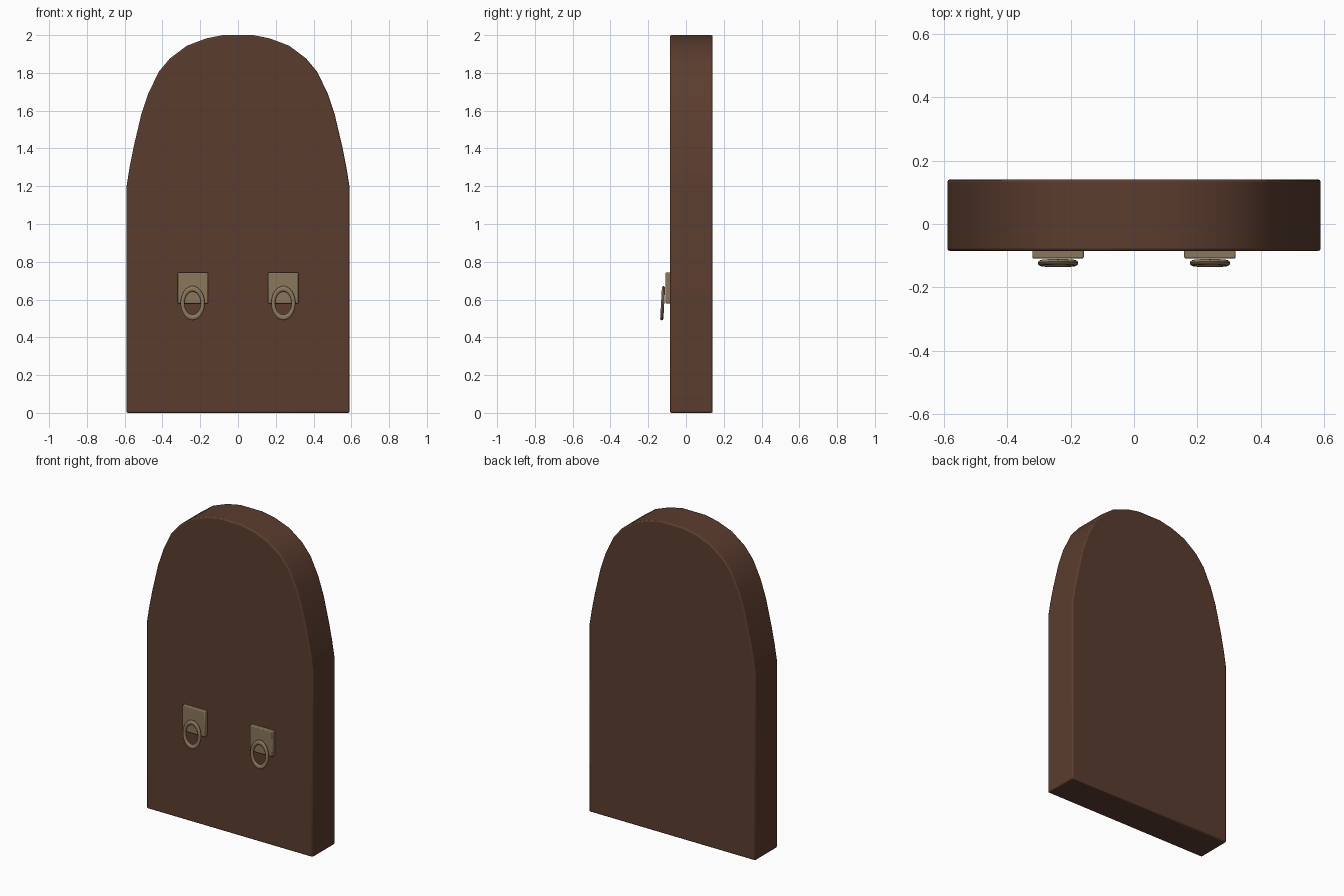
import bpy, bmesh, math
from mathutils import Matrix, Vector

if "Cube" in bpy.data.objects:
    bpy.data.objects.remove(bpy.data.objects["Cube"])


def material(name, rgb):
    m = bpy.data.materials.new(name)
    m.diffuse_color = (*rgb, 1)
    m.use_nodes = True
    m.node_tree.nodes["Principled BSDF"].inputs["Base Color"].default_value = m.diffuse_color
    return m


wood = material("dark brown wood", (0.105, 0.046, 0.028))
brass = material("dull brass", (0.26, 0.18, 0.105))


def finish(name, bm, mat, bevel=0, segments=2):
    bmesh.ops.recalc_face_normals(bm, faces=bm.faces)
    me = bpy.data.meshes.new(name)
    bm.to_mesh(me)
    bm.free()
    me.materials.append(mat)
    ob = bpy.data.objects.new(name, me)
    bpy.context.collection.objects.link(ob)
    if bevel:
        b = ob.modifiers.new("soft edges", 'BEVEL')
        b.width, b.segments = bevel, segments
        b.limit_method, b.angle_limit = 'ANGLE', math.radians(40)
    bpy.ops.object.select_all(action='DESELECT')
    ob.select_set(True)
    bpy.context.view_layer.objects.active = ob
    bpy.ops.object.shade_smooth_by_angle(angle=math.radians(40))
    return ob


# Arched slab: half outline mirrored, then extruded in y
half = [(0.59, 0.0), (0.59, 1.2), (0.574, 1.3), (0.552, 1.41), (0.512, 1.58),
        (0.475, 1.69), (0.42, 1.805), (0.36, 1.877), (0.27, 1.944),
        (0.17, 1.982), (0.08, 2.0)]
outline = half + [(-x, z) for x, z in reversed(half)]
bm = bmesh.new()
face = bm.faces.new([bm.verts.new((x, -0.085, z)) for x, z in outline])
ext = bmesh.ops.extrude_face_region(bm, geom=[face])
bmesh.ops.translate(bm, vec=(0, 0.226, 0),
                    verts=[v for v in ext["geom"] if isinstance(v, bmesh.types.BMVert)])
finish("door_slab", bm, wood, 0.008)

# Handles: mounting plate with an oval hanging ring, left and right
for side, cx in (("left", -0.24), ("right", 0.24)):
    bm = bmesh.new()
    bmesh.ops.create_cube(bm, size=1, matrix=Matrix.Translation((cx, -0.0945, 0.661))
                          @ Matrix.Diagonal((0.163, 0.029, 0.163, 1)))
    finish(side + "_handle_plate", bm, brass, 0.005)

    bm = bmesh.new()
    n, k = 32, 10
    rings = []
    for i in range(n):
        a = 2 * math.pi * i / n
        loop = []
        for j in range(k):
            t = 2 * math.pi * j / k
            r = 0.0535 + 0.0105 * math.cos(t)
            z = 1.42 * r * math.sin(a)
            y = -0.1235 + 0.009 * math.sin(t) + 0.055 * z   # bottom hangs outward
            loop.append(bm.verts.new((cx + r * math.cos(a), y, 0.581 + z)))
        rings.append(loop)
    for i in range(n):
        p, q = rings[i], rings[(i + 1) % n]
        for j in range(k):
            bm.faces.new((p[j], q[j], q[(j + 1) % k], p[(j + 1) % k]))
    finish(side + "_handle_ring", bm, brass)
